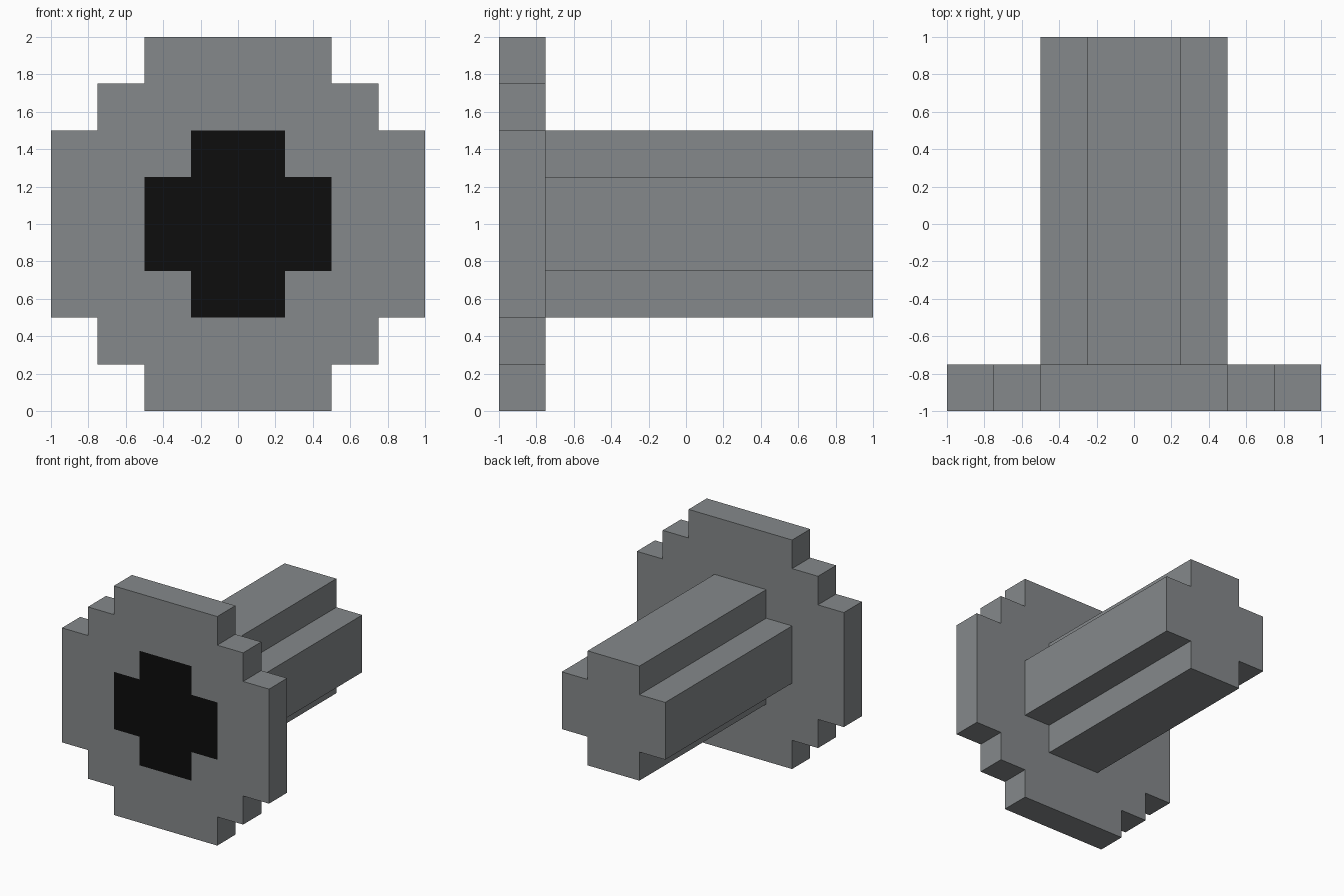
import bpy, bmesh
from mathutils import Vector

cube = bpy.data.objects.get("Cube")
if cube:
    bpy.data.objects.remove(cube)

CENTRE_Z = 1.0


def material(name, rgb):
    m = bpy.data.materials.new(name)
    m.use_nodes = True
    m.diffuse_color = (*rgb, 1)
    bsdf = m.node_tree.nodes["Principled BSDF"]
    bsdf.inputs["Base Color"].default_value = (*rgb, 1)
    bsdf.inputs["Roughness"].default_value = 0.7
    return m


grey = material("stone_grey", (0.235, 0.25, 0.258))
black = material("black", (0.004, 0.004, 0.004))


def stepped_outline(quarter):
    """Turn one quarter of a stepped outline around the centre four times."""
    points = []
    for _ in range(4):
        points += quarter
        quarter = [(-z, x) for x, z in quarter]
    return points


def prism(quarter, y_front, y_back):
    """Extrude a stepped outline along y."""
    bm = bmesh.new()
    verts = [bm.verts.new((x, y_front, z + CENTRE_Z)) for x, z in stepped_outline(quarter)]
    face = bm.faces.new(verts)
    extruded = bmesh.ops.extrude_face_region(bm, geom=[face], use_keep_orig=True)
    moved = [g for g in extruded["geom"] if isinstance(g, bmesh.types.BMVert)]
    bmesh.ops.translate(bm, verts=moved, vec=(0, y_back - y_front, 0))
    bmesh.ops.recalc_face_normals(bm, faces=bm.faces)
    return bm


def finish(bm, name, mats):
    mesh = bpy.data.meshes.new(name)
    bm.to_mesh(mesh)
    bm.free()
    for m in mats:
        mesh.materials.append(m)
    obj = bpy.data.objects.new(name, mesh)
    bpy.context.collection.objects.link(obj)
    return obj


# Round stepped flange, its front cut along the lines of the cross
flange = prism([(1, -0.5), (1, 0.5), (0.75, 0.5), (0.75, 0.75), (0.5, 0.75)], -1, -0.75)
for axis in (Vector((1, 0, 0)), Vector((0, 0, 1))):
    for d in (-0.5, -0.25, 0.25, 0.5):
        bmesh.ops.bisect_plane(flange, geom=flange.verts[:] + flange.edges[:] + flange.faces[:],
                               plane_co=axis * d + Vector((0, 0, CENTRE_Z)), plane_no=axis,
                               dist=0.0001)

# Black cross painted on the front
flange.normal_update()
for f in flange.faces:
    c = f.calc_center_median()
    near, far = sorted((abs(c.x), abs(c.z - CENTRE_Z)))
    if f.normal.y < -0.9 and near < 0.25 and far < 0.5:
        f.material_index = 1
finish(flange, "flange", [grey, black])

# Cross-section shaft running back from the flange, open where it meets it
shaft = prism([(0.5, -0.25), (0.5, 0.25), (0.25, 0.25)], -0.75, 1)
caps = [f for f in shaft.faces if f.normal.y < -0.9]
bmesh.ops.delete(shaft, geom=caps, context='FACES_ONLY')
finish(shaft, "shaft", [grey])
